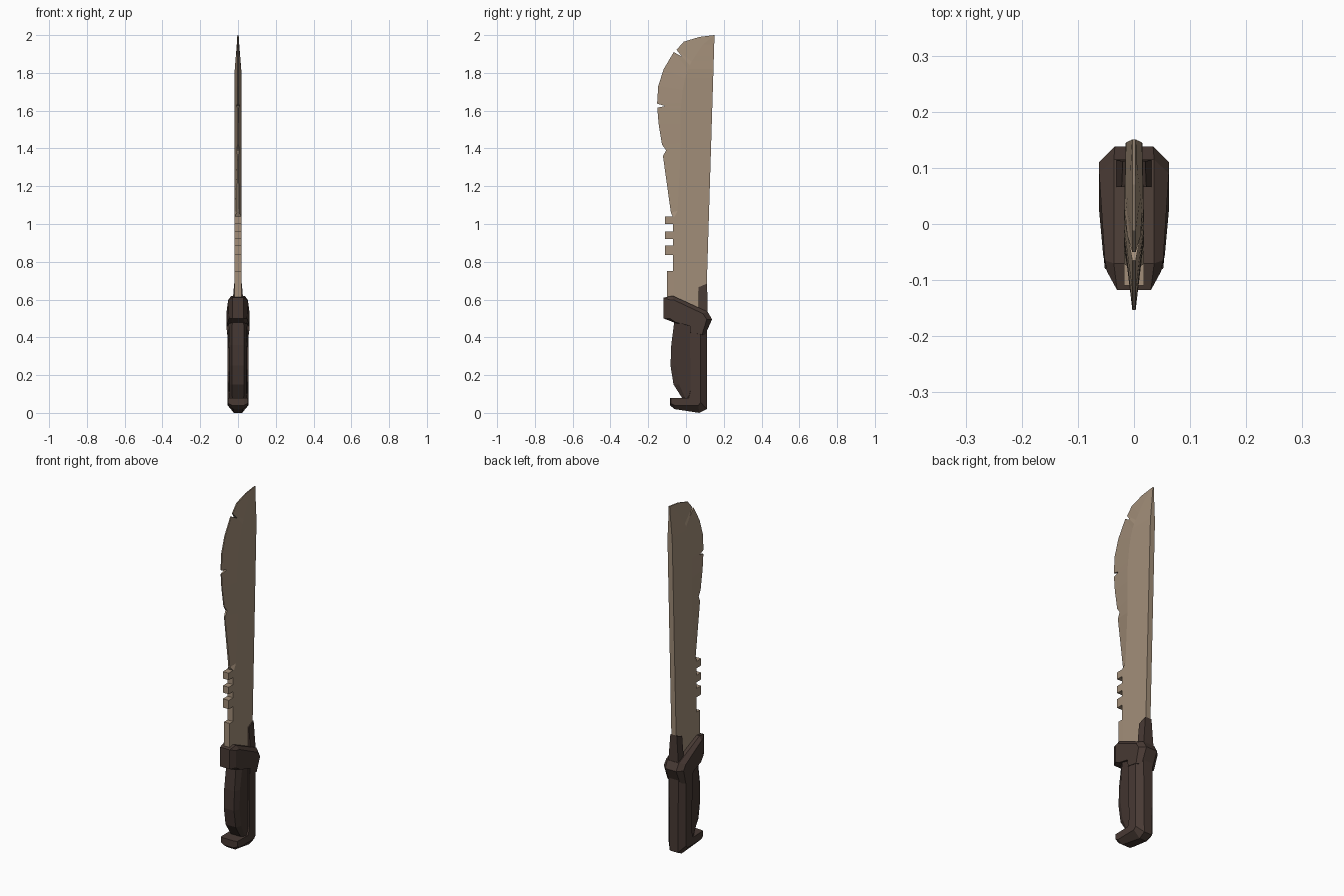
import bpy, bmesh


def material(name, rgb):
    m = bpy.data.materials.new(name)
    m.diffuse_color = (*rgb, 1)
    return m


STEEL = material("worn_steel", (0.36, 0.27, 0.19))
DARK = material("dark_handle", (0.065, 0.042, 0.034))
GRIP = material("dark_grip", (0.055, 0.036, 0.030))


def finish(name, bm, mat):
    bmesh.ops.remove_doubles(bm, verts=bm.verts, dist=1e-5)
    bmesh.ops.recalc_face_normals(bm, faces=bm.faces)
    me = bpy.data.meshes.new(name)
    bm.to_mesh(me)
    bm.free()
    me.materials.append(mat)
    ob = bpy.data.objects.new(name, me)
    bpy.context.collection.objects.link(ob)
    return ob


def chamfered_slab(name, rim, face, mat):
    """Symmetric slab: the rim outline and the side-face outline, points are (y, z, half width)."""
    bm = bmesh.new()
    rings = []
    for pts, s in ((face, -1), (rim, -1), (rim, 1), (face, 1)):
        rings.append([bm.verts.new((s * x, y, z)) for y, z, x in pts])
    n = len(rim)
    for a, b in zip(rings, rings[1:]):
        for i in range(n):
            j = (i + 1) % n
            bm.faces.new((a[i], a[j], b[j], b[i]))
    bm.faces.new(rings[0])
    bm.faces.new(rings[-1])
    return finish(name, bm, mat)


# Blade: rows of cutting edge (y, z, half width), then ridge (y, z)
T = 0.018
rows = [(-0.10, 0.50, T, -0.06, 0.50), (-0.10, 0.75, T, -0.06, 0.75)]
for lo, hi in ((0.835, 0.885), (0.92, 0.96), (1.0, 1.04)):
    for y, z in ((-0.07, lo), (-0.11, lo), (-0.11, hi), (-0.07, hi)):
        rows.append((y, z, T, -0.06, z))
rows.insert(2, (-0.07, 0.75, T, -0.06, 0.75))
rows += [
    (-0.08, 1.06, 0.005, -0.045, 1.07),
    (-0.122, 1.36, 0.003, -0.03, 1.35),
    (-0.105, 1.39, 0.006, -0.03, 1.39),
    (-0.127, 1.42, 0.003, -0.03, 1.43),
    (-0.145, 1.53, 0.003, -0.03, 1.53),
    (-0.152, 1.615, 0.003, -0.028, 1.61),
    (-0.11, 1.625, 0.008, -0.026, 1.625),
    (-0.153, 1.637, 0.003, -0.025, 1.64),
    (-0.147, 1.73, 0.003, -0.017, 1.71),
    (-0.118, 1.82, 0.003, -0.005, 1.77),
    (-0.065, 1.91, 0.003, 0.01, 1.82),
    (-0.02, 1.885, 0.012, 0.02, 1.84),
    (-0.05, 1.922, 0.003, 0.03, 1.86),
    (-0.012, 1.965, 0.003, 0.05, 1.89),
    (0.07, 1.99, 0.003, 0.09, 1.95),
    (0.15, 2.0, 0.003, 0.1505, 2.0),
]
bm = bmesh.new()
loops = []
for ey, ez, ex, ry, rz in rows:
    thin = min(1, max(0.2, (2.03 - rz) / 0.22))
    sy = 0.106 + (rz - 0.55) * 0.031
    half = [(ex, ey, ez), (T * thin, ry, rz), (0.015 * thin, sy, rz)]
    pts = half + [(-x, y, z) for x, y, z in reversed(half)]
    loops.append([bm.verts.new(p) for p in pts])
for a, b in zip(loops, loops[1:]):
    for i in range(6):
        j = (i + 1) % 6
        bm.faces.new((a[i], a[j], b[j], b[i]))
bm.faces.new(loops[0])
bm.faces.new(loops[-1])
bmesh.ops.dissolve_degenerate(bm, dist=1e-5, edges=bm.edges)
finish("blade", bm, STEEL)

# Slanted guard with narrowed front and chamfered back
chamfered_slab(
    "guard",
    [(-0.118, 0.61, 0.03), (-0.07, 0.62, 0.036), (0.115, 0.535, 0.036),
     (0.138, 0.495, 0.034), (0.10, 0.41, 0.034), (0.02, 0.42, 0.036),
     (0.02, 0.46, 0.036), (-0.055, 0.475, 0.036), (-0.118, 0.50, 0.03)],
    [(-0.085, 0.598, 0.048), (-0.065, 0.598, 0.052), (0.09, 0.525, 0.062),
     (0.11, 0.495, 0.062), (0.085, 0.415, 0.058), (0.022, 0.425, 0.058),
     (0.022, 0.46, 0.062), (-0.055, 0.48, 0.055), (-0.085, 0.50, 0.048)],
    DARK)

# Handle spine running down into the hooked pommel
chamfered_slab(
    "handle_frame",
    [(0.02, 0.46, 0.03), (0.02, 0.12, 0.03), (0.0, 0.08, 0.035), (-0.085, 0.08, 0.035),
     (-0.085, 0.04, 0.03), (-0.06, 0.02, 0.025), (0.07, 0.0, 0.022),
     (0.11, 0.02, 0.025), (0.11, 0.46, 0.03)],
    [(0.02, 0.46, 0.056), (0.025, 0.12, 0.054), (0.015, 0.08, 0.054), (-0.08, 0.08, 0.052),
     (-0.08, 0.05, 0.052), (-0.06, 0.04, 0.054), (0.065, 0.04, 0.055),
     (0.078, 0.055, 0.055), (0.078, 0.46, 0.056)],
    DARK)

# Finger side grip
chamfered_slab(
    "grip",
    [(-0.06, 0.50, 0.03), (-0.078, 0.36, 0.032), (-0.082, 0.25, 0.032),
     (-0.066, 0.15, 0.032), (-0.015, 0.07, 0.03), (0.05, 0.07, 0.03), (0.05, 0.50, 0.03)],
    [(-0.03, 0.50, 0.05), (-0.048, 0.36, 0.046), (-0.05, 0.25, 0.045),
     (-0.036, 0.15, 0.045), (0.0, 0.07, 0.045), (0.05, 0.07, 0.047), (0.05, 0.50, 0.052)],
    GRIP)

# Tapered sleeve clamping the back of the blade
sleeve = [(0.066, 0.50, 0.036), (0.066, 0.665, 0.022), (0.112, 0.685, 0.020), (0.114, 0.50, 0.034)]
chamfered_slab("spine_sleeve", [(y, z, x * 0.8) for y, z, x in sleeve], sleeve, DARK)
